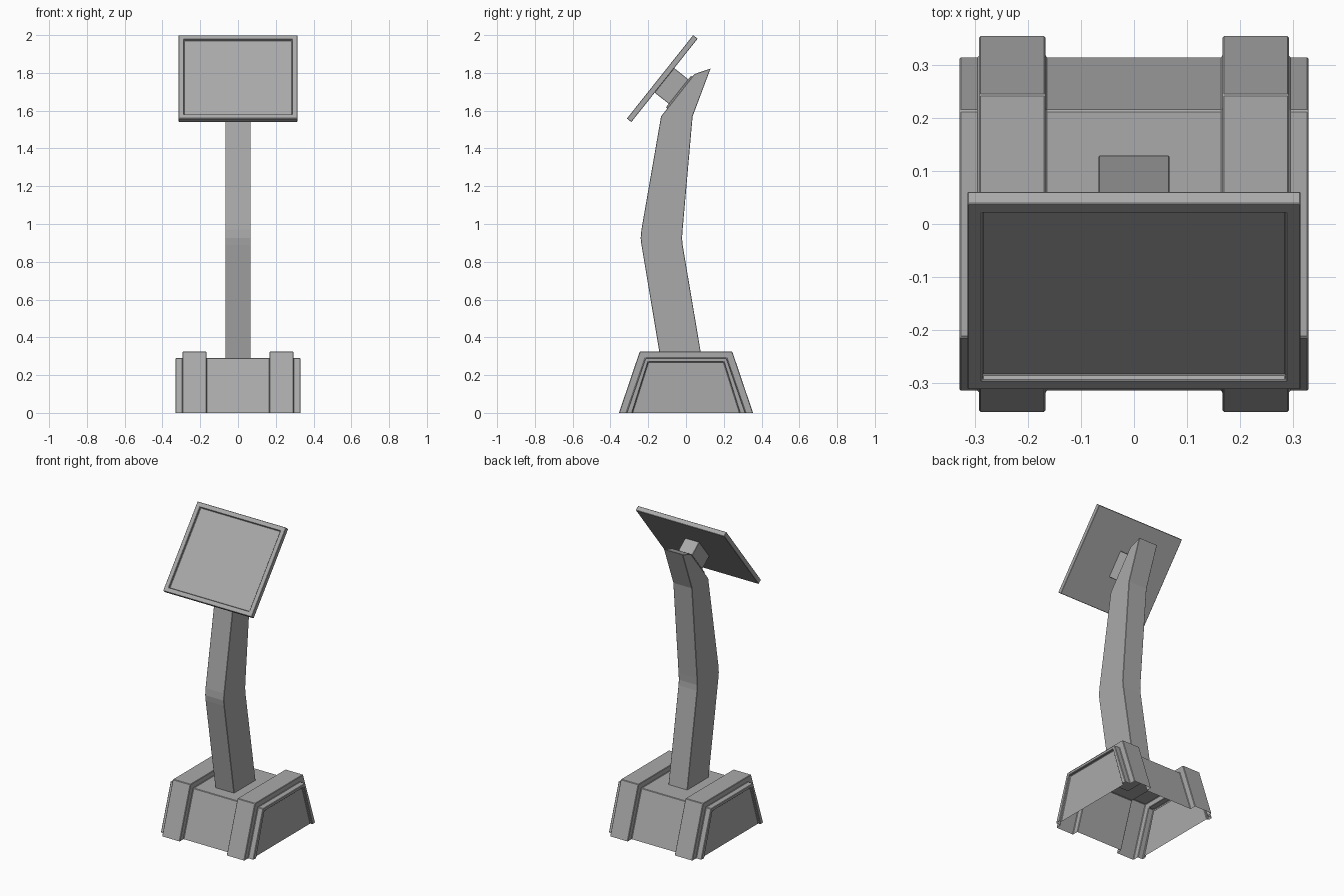
import bpy, bmesh, math
from mathutils import Vector

cube = bpy.data.objects.get("Cube")
if cube:
    bpy.data.objects.remove(cube, do_unlink=True)

# One plain grey for the whole stand
GREY = (0.4, 0.4, 0.4, 1)
grey = bpy.data.materials.new("mid_grey")
grey.use_nodes = True
grey.diffuse_color = GREY
grey.node_tree.nodes["Principled BSDF"].inputs["Base Color"].default_value = GREY


def add_object(name, bm, bevel=0.003):
    bmesh.ops.recalc_face_normals(bm, faces=bm.faces)
    mesh = bpy.data.meshes.new(name)
    bm.to_mesh(mesh)
    bm.free()
    mesh.materials.append(grey)
    obj = bpy.data.objects.new(name, mesh)
    bpy.context.collection.objects.link(obj)
    mod = obj.modifiers.new("soft_edges", 'BEVEL')
    mod.width = bevel
    mod.segments = 1
    mod.limit_method = 'ANGLE'
    mod.angle_limit = math.radians(40)
    return obj


def box(bm, sx, sy, z0, z1):
    """Box centred in x and y, reaching from z0 to z1."""
    verts = bmesh.ops.create_cube(bm, size=1)["verts"]
    for v in verts:
        v.co = Vector((v.co.x * sx, v.co.y * sy, z0 if v.co.z < 0 else z1))


# Base: hollow trapezoid shell lofted along x, open underneath
panel = (0.285, 0.20, 0.27)
body = (0.315, 0.215, 0.29)
band = (0.355, 0.245, 0.325)
half = [(0.315, panel), (0.33, panel), (0.33, body), (0.293, body),
        (0.293, band), (0.167, band), (0.167, body)]
sections = [(-x, s) for x, s in half] + half[::-1]
bm = bmesh.new()
rings = []
for x, (bottom, top, z) in sections:
    profile = [(-bottom, 0), (-top, z), (top, z), (bottom, 0)]
    rings.append([bm.verts.new((x, py, pz)) for py, pz in profile])
for a, b in zip(rings, rings[1:]):
    for i in range(3):
        bm.faces.new((a[i], a[i + 1], b[i + 1], b[i]))
bm.faces.new(rings[0])
bm.faces.new(rings[-1])
add_object("base", bm)

# Column: bent side profile extruded across x
profile = [(-0.134, 0.28), (-0.236, 0.89), (-0.24, 0.925), (-0.236, 0.97),
           (-0.132, 1.57), (0.045, 1.794), (0.13, 1.823), (0.035, 1.57),
           (-0.018, 0.97), (-0.021, 0.925), (-0.018, 0.89), (0.085, 0.28)]
bm = bmesh.new()
face = bm.faces.new([bm.verts.new((-0.067, y, z)) for y, z in profile])
new = bmesh.ops.extrude_face_region(bm, geom=[face])["geom"]
bmesh.ops.translate(bm, vec=(0.134, 0, 0),
                    verts=[g for g in new if isinstance(g, bmesh.types.BMVert)])
add_object("column", bm, 0.002)


def tilt(obj):
    """Place a head part on the tilted screen axis; local z is the screen normal."""
    obj.location = (0, -0.1375, 1.779)
    obj.rotation_euler.x = math.radians(51.5)


# Screen: tilted plate with a recessed display
bm = bmesh.new()
box(bm, 0.63, 0.564, -0.03, 0)
bm.normal_update()
front = max(bm.faces, key=lambda f: f.calc_center_median().z)
bmesh.ops.inset_region(bm, faces=[front], thickness=0.04)
bmesh.ops.inset_region(bm, faces=[front], thickness=0.0005)
bmesh.ops.translate(bm, vec=(0, 0, -0.013), verts=front.verts)
tilt(add_object("screen", bm, 0.002))

# Neck and pad joining the screen to the column
bm = bmesh.new()
box(bm, 0.10, 0.166, -0.128, -0.029)
tilt(add_object("neck", bm, 0.002))
bm = bmesh.new()
box(bm, 0.12, 0.214, -0.15, -0.125)
tilt(add_object("mounting_pad", bm, 0.002))
